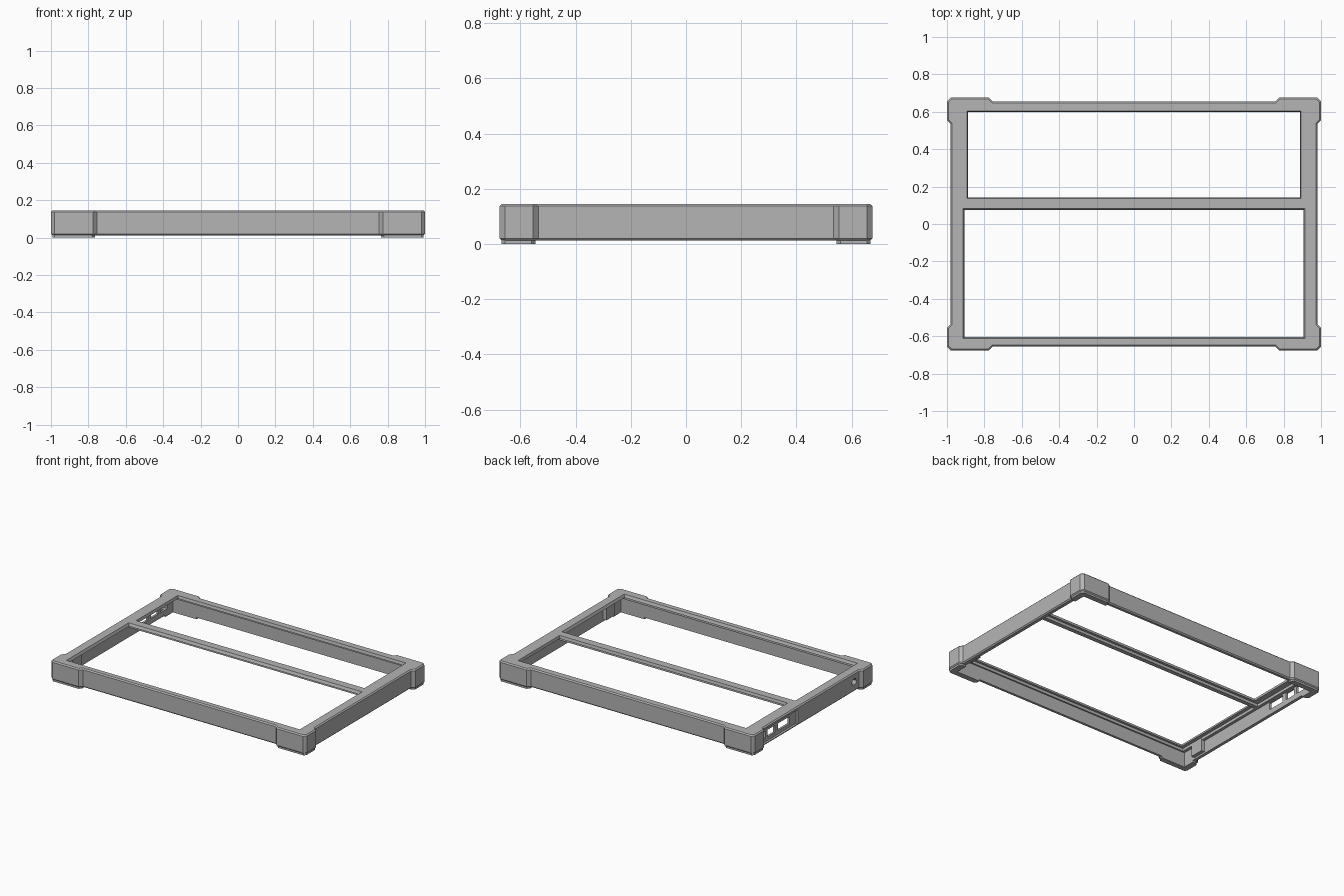
import bpy, bmesh, math
from mathutils import Matrix, Vector

if "Cube" in bpy.data.objects:
    bpy.data.objects.remove(bpy.data.objects["Cube"], do_unlink=True)

GREY = (0.46, 0.46, 0.46, 1)
mat = bpy.data.materials.new("plain_grey")
mat.use_nodes = True
mat.diffuse_color = GREY
mat.node_tree.nodes["Principled BSDF"].inputs["Base Color"].default_value = GREY


def finish(name, bm):
    bmesh.ops.recalc_face_normals(bm, faces=bm.faces)
    mesh = bpy.data.meshes.new(name)
    bm.to_mesh(mesh)
    bm.free()
    mesh.materials.append(mat)
    ob = bpy.data.objects.new(name, mesh)
    bpy.context.collection.objects.link(ob)
    return ob


def prism(name, outline, z0, z1, bevel=0):
    """Upright prism from an outline, with its top and bottom rims chamfered."""
    bm = bmesh.new()
    base = bm.faces.new([bm.verts.new((x, y, z0)) for x, y in outline])
    top = bmesh.ops.extrude_face_region(bm, geom=[base], use_keep_orig=True)
    bmesh.ops.translate(bm, vec=(0, 0, z1 - z0),
                        verts=[v for v in top["geom"] if isinstance(v, bmesh.types.BMVert)])
    if bevel:
        rims = [e for e in bm.edges if abs(e.verts[0].co.z - e.verts[1].co.z) < 1e-5]
        bmesh.ops.bevel(bm, geom=rims, offset=bevel, segments=1, affect="EDGES")
    return finish(name, bm)


def box(name, x, y, z, taper=0):
    """Box from three ranges; taper widens the top on every side."""
    bm = bmesh.new()
    bmesh.ops.create_cube(bm, size=1)
    for v in bm.verts:
        t = taper if v.co.z > 0 else 0
        v.co = Vector([r[1] + t * (i < 2) if c > 0 else r[0] - t * (i < 2)
                       for i, (c, r) in enumerate(zip(v.co, (x, y, z)))])
    return finish(name, bm)


def hexagon(name, x0, x1, y, z, r):
    bm = bmesh.new()
    bmesh.ops.create_cone(bm, cap_ends=True, segments=6, radius1=r, radius2=r, depth=x1 - x0)
    bm.transform(Matrix.Translation(((x0 + x1) / 2, y, z)) @ Matrix.Rotation(math.pi / 2, 4, "Y")
                 )
    return finish(name, bm)


def combine(target, tool, operation="DIFFERENCE"):
    mod = target.modifiers.new("combine", "BOOLEAN")
    mod.operation, mod.object, mod.solver = operation, tool, "EXACT"
    bpy.context.view_layer.objects.active = target
    bpy.ops.object.modifier_apply(modifier=mod.name)
    bpy.data.objects.remove(tool, do_unlink=True)


# Outline of one quarter, from the back edge round the corner bumper to the side
W, D, C = 1.0, 0.675, 0.02
quarter = [(0.755, D - C), (0.775, D), (W - C, D), (W, D - C), (W, 0.555), (W - C, 0.535)]
outline = (quarter + [(x, -y) for x, y in reversed(quarter)]
           + [(-x, -y) for x, y in quarter] + [(-x, y) for x, y in reversed(quarter)])

# Frame: hollow from below, with two windows in the top plate
frame = prism("frame", outline, 0.012, 0.145, bevel=0.008)
combine(frame, box("cavity", (-0.95, 0.95), (-0.63, 0.63), (-0.1, 0.105)))
combine(frame, box("screen_ledge", (-0.93, 0.93), (-0.62, 0.62), (0.1, 0.125)))
combine(frame, box("front_window", (-0.903, 0.903), (-0.603, 0.073), (0.12, 0.15), 0.012))
combine(frame, box("back_window", (-0.887, 0.887), (0.143, 0.597), (0.12, 0.15), 0.007))

# Recessed port panel on the right side, with three openings
combine(frame, box("port_recess", (-1.1, -0.965), (0.15, 0.545), (0.025, 0.125)))
for y0, y1 in ((0.22, 0.35), (0.385, 0.465), (0.49, 0.57)):
    combine(frame, box("port", (-0.99, -0.94), (y0, y1), (0.05, 0.1)))

# Hexagonal side sockets backed by bosses on the inner walls
for s in (-1, 1):
    xs = sorted((s * 0.925, s * 0.96))
    combine(frame, box("socket_boss", xs, (-0.53, -0.43), (0.025, 0.115)), "UNION")
    xs = sorted((s * 0.945, s * 1.02))
    combine(frame, hexagon("socket", xs[0], xs[1], -0.48, 0.08, 0.027))

# Stiffening rib under the crossbar
box("crossbar_rib", (-0.94, 0.94), (0.095, 0.125), (0.105, 0.126))

# L-shaped feet under the corner bumpers
foot = [(0.765, 0.63), (0.765, 0.65), (0.78, 0.668), (0.98, 0.668), (0.993, 0.655),
        (0.993, 0.56), (0.975, 0.545), (0.95, 0.545), (0.95, 0.63)]
for yn, sy in (("front", -1), ("back", 1)):
    for xn, sx in (("right", -1), ("left", 1)):
        prism(f"{yn}_{xn}_foot", [(sx * x, sy * y) for x, y in foot], 0, 0.02)
